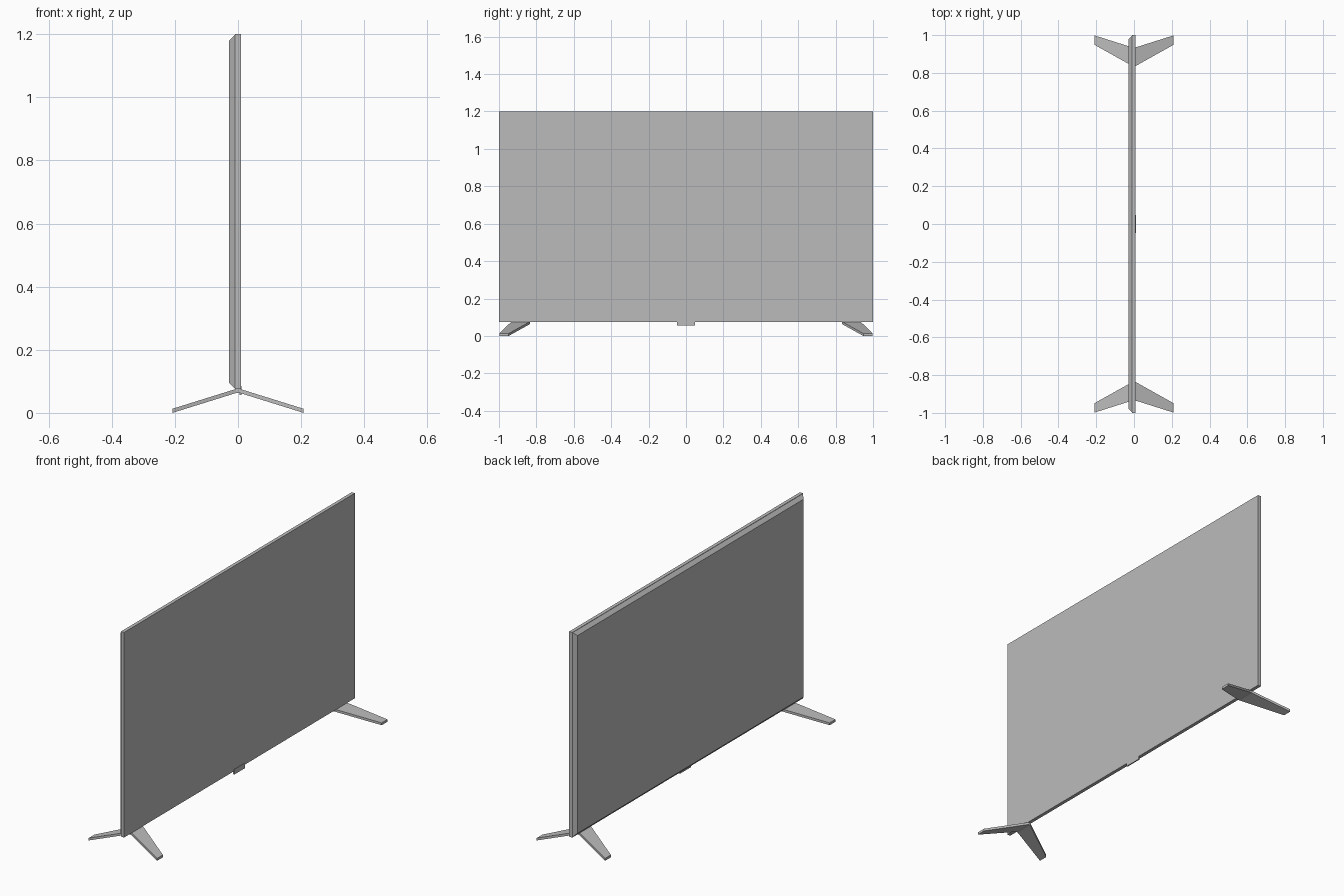
import bpy
import bmesh

cube = bpy.data.objects.get("Cube")
if cube:
    bpy.data.objects.remove(cube, do_unlink=True)

# One plain grey finish
grey = bpy.data.materials.new("plain_grey")
grey.use_nodes = True
colour = (0.5, 0.5, 0.5, 1)
grey.diffuse_color = colour
grey.node_tree.nodes["Principled BSDF"].inputs["Base Color"].default_value = colour


def loft(name, sections):
    """Skin matching closed sections and cap both ends."""
    bm = bmesh.new()
    rings = [[bm.verts.new(p) for p in s] for s in sections]
    for a, b in zip(rings, rings[1:]):
        for i in range(len(a)):
            j = (i + 1) % len(a)
            bm.faces.new((a[i], a[j], b[j], b[i]))
    bm.faces.new(rings[0])
    bm.faces.new(rings[-1])
    bmesh.ops.recalc_face_normals(bm, faces=bm.faces)
    mesh = bpy.data.meshes.new(name)
    bm.to_mesh(mesh)
    bm.free()
    mesh.materials.append(grey)
    obj = bpy.data.objects.new(name, mesh)
    bpy.context.collection.objects.link(obj)
    return obj


def upright_rect(x, half_width, bottom, top):
    return [(x, -half_width, bottom), (x, half_width, bottom),
            (x, half_width, top), (x, -half_width, top)]


# Screen slab, and the back cover with its chamfered rim
BOTTOM, TOP = 0.075, 1.2
loft("screen_panel", [upright_rect(0.009, 1, BOTTOM, TOP),
                      upright_rect(-0.01, 1, BOTTOM, TOP)])
loft("back_cover", [upright_rect(-0.01, 0.998, BOTTOM + 0.002, TOP - 0.002),
                    upright_rect(-0.028, 0.98, BOTTOM + 0.02, TOP - 0.02)])

# Small sensor tab under the screen
loft("sensor_tab", [upright_rect(0.004, 0.047, 0.057, 0.085),
                    upright_rect(0.011, 0.047, 0.057, 0.085)])


# Splayed stands: tapered arms rising to a shared ridge
def leg_section(x, inner, outer, top, side):
    low = top - 0.013
    return [(x, side * inner, low), (x, side * outer, low),
            (x, side * outer, top), (x, side * inner, top)]


for side, name in ((1, "left_stand"), (-1, "right_stand")):
    loft(name, [leg_section(-0.208, 0.948, 0.998, 0.013, side),
                leg_section(-0.006, 0.835, 0.934, 0.076, side),
                leg_section(0.006, 0.835, 0.934, 0.076, side),
                leg_section(0.208, 0.948, 0.998, 0.013, side)])
